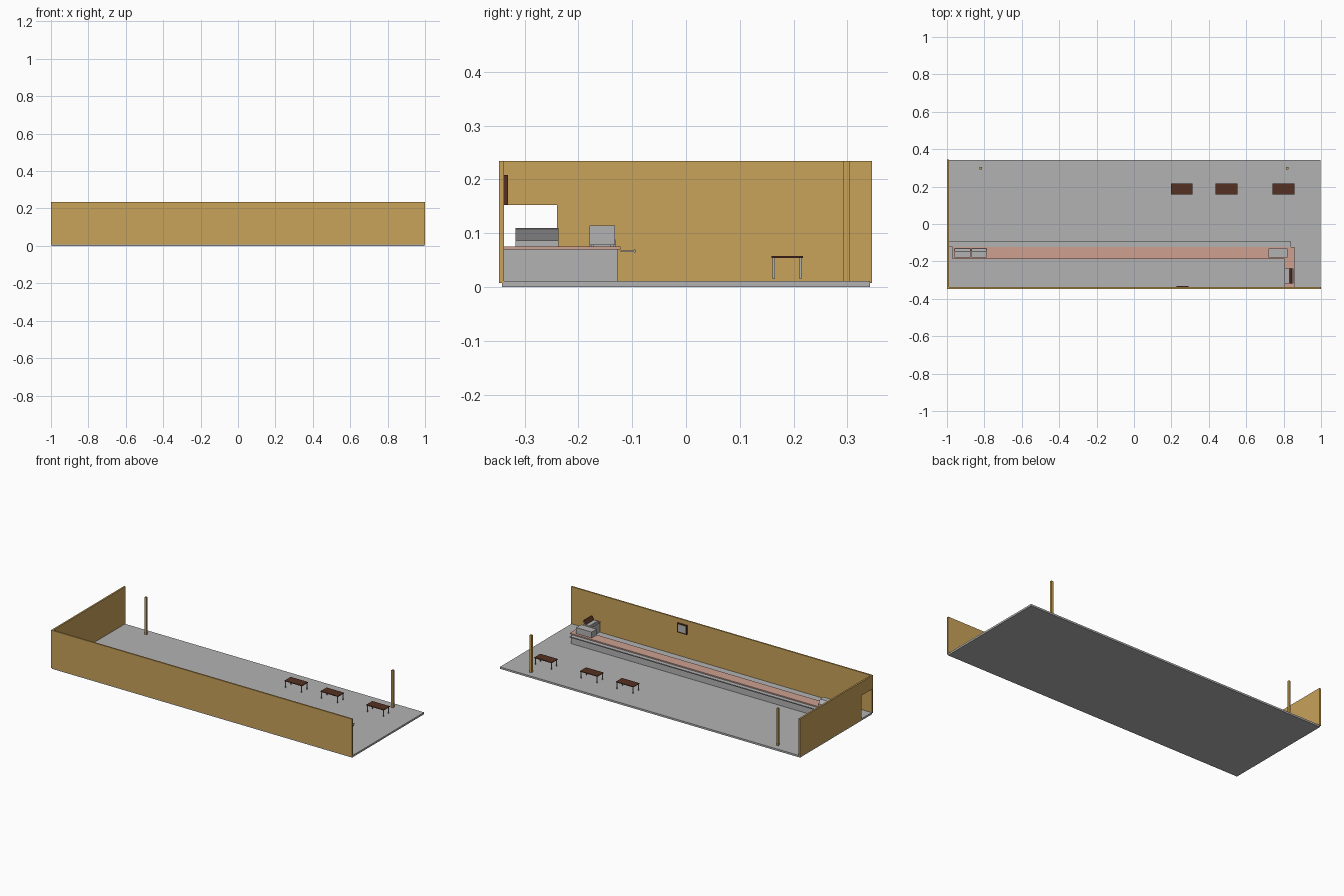
import bpy
import bmesh
from mathutils import Vector

if "Cube" in bpy.data.objects:
    bpy.data.objects.remove(bpy.data.objects["Cube"], do_unlink=True)


def material(name, rgb):
    m = bpy.data.materials.new(name)
    m.use_nodes = True
    m.diffuse_color = (*rgb, 1)
    m.node_tree.nodes["Principled BSDF"].inputs["Base Color"].default_value = (*rgb, 1)
    return m


TAN = material("tan_wall", (0.58, 0.36, 0.10))
GREY = material("light_grey", (0.45, 0.45, 0.45))
PINK = material("pink_stone", (0.61, 0.35, 0.28))
BROWN = material("dark_brown", (0.09, 0.03, 0.015))
BLACK = material("near_black", (0.02, 0.02, 0.02))


def prism(name, profile, axis, lo, hi, mat):
    """Extrude a 2D profile along one axis between lo and hi."""
    def place(p, t):
        c = list(p)
        c.insert(axis, t)
        return Vector(c)
    bm = bmesh.new()
    face = bm.faces.new([bm.verts.new(place(p, lo)) for p in profile])
    ext = bmesh.ops.extrude_face_region(bm, geom=[face])
    verts = [g for g in ext["geom"] if isinstance(g, bmesh.types.BMVert)]
    bmesh.ops.translate(bm, verts=verts, vec=place((0, 0), hi - lo))
    bmesh.ops.recalc_face_normals(bm, faces=bm.faces)
    mesh = bpy.data.meshes.new(name)
    bm.to_mesh(mesh)
    bm.free()
    mesh.materials.append(mat)
    obj = bpy.data.objects.new(name, mesh)
    bpy.context.collection.objects.link(obj)
    return obj


def box(name, x, y, z, mat):
    outline = [(x[0], y[0]), (x[1], y[0]), (x[1], y[1]), (x[0], y[1])]
    return prism(name, outline, 2, z[0], z[1], mat)


def l_shape(x0, x1, inner_x, y_front, y_rear, y_wall):
    return [(x0, y_rear), (x1, y_rear), (x1, y_wall),
            (inner_x, y_wall), (inner_x, y_front), (x0, y_front)]


# Floor, long wall and side wall with a doorway
box("floor", (-0.998, 0.998), (-0.342, 0.342), (0, 0.011), GREY)
box("long_wall", (-1, 1), (-0.347, -0.338), (0.007, 0.234), TAN)
doorway_wall = [(-0.338, 0.234), (-0.338, 0.152), (-0.24, 0.152),
                (-0.24, 0.007), (0.346, 0.007), (0.346, 0.234)]
prism("side_wall", doorway_wall, 0, -1, -0.99, TAN)

# Two square pillars
for side, x in (("right", -0.82), ("left", 0.82)):
    box(side + "_pillar", (x - 0.0065, x + 0.0065), (0.292, 0.305), (0.011, 0.234), TAN)

# L-shaped counter with a stone top and a tray ledge
prism("counter_base", l_shape(-0.965, 0.853, 0.81, -0.182, -0.127, -0.338),
      2, 0.011, 0.070, GREY)
prism("counter_top", l_shape(-0.97, 0.858, 0.805, -0.187, -0.122, -0.338),
      2, 0.070, 0.075, PINK)
box("tray_ledge", (-0.99, 0.84), (-0.122, -0.094), (0.065, 0.068), GREY)
box("tray_ledge_lip", (-0.99, 0.84), (-0.097, -0.094), (0.064, 0.070), GREY)

# Cabinet on the counter, raised on small feet
box("counter_cabinet", (0.72, 0.822), (-0.179, -0.132), (0.078, 0.114), GREY)
for x in (0.725, 0.812):
    for y in (-0.176, -0.140):
        box("cabinet_foot", (x, x + 0.005), (y, y + 0.005), (0.075, 0.078), GREY)

# Open hinged grill on the short arm
box("grill_base", (0.805, 0.848), (-0.317, -0.237), (0.075, 0.086), GREY)
box("grill_plate", (0.807, 0.838), (-0.315, -0.239), (0.086, 0.088), GREY)
prism("grill_lid", [(0.833, 0.086), (0.840, 0.086), (0.853, 0.108), (0.847, 0.110)],
      1, -0.317, -0.237, GREY)
prism("grill_lid_lining", [(0.831, 0.088), (0.833, 0.087), (0.847, 0.110), (0.845, 0.110)],
      1, -0.315, -0.239, BROWN)

# Pair of machines with sloping fronts at the far end
for x0, x1 in ((-0.96, -0.874), (-0.869, -0.789)):
    machine = [(-0.179, 0.075), (-0.131, 0.075), (-0.131, 0.088),
               (-0.147, 0.110), (-0.179, 0.110)]
    prism("counter_machine", machine, 0, x0, x1, GREY)

# Framed panel on the long wall
box("panel_frame", (0.227, 0.291), (-0.338, -0.331), (0.152, 0.208), BROWN)
box("panel_face", (0.234, 0.284), (-0.331, -0.3305), (0.159, 0.201), GREY)

# Three tables
for x in (0.256, 0.495, 0.799):
    box("table_top", (x - 0.058, x + 0.058), (0.159, 0.217), (0.054, 0.058), BROWN)
    for lx in (x - 0.053, x + 0.053):
        for ly in (0.163, 0.213):
            box("table_leg", (lx - 0.002, lx + 0.002), (ly - 0.002, ly + 0.002),
                (0.015, 0.054), GREY)
